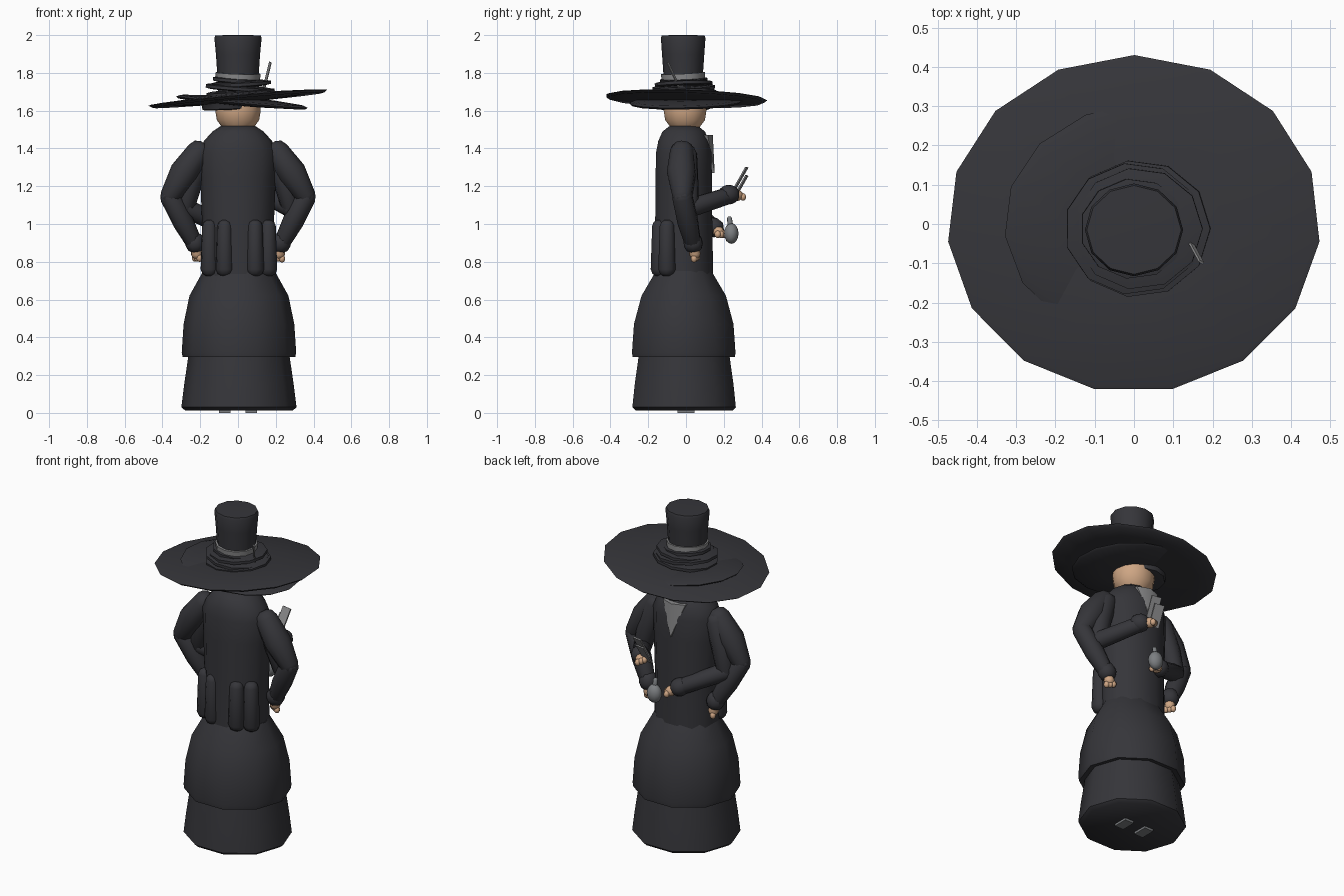
import bpy, bmesh, math
from mathutils import Vector, Matrix

if "Cube" in bpy.data.objects:
    bpy.data.objects.remove(bpy.data.objects["Cube"])


def material(name, rgb):
    m = bpy.data.materials.new(name)
    m.diffuse_color = (*rgb, 1)
    m.use_nodes = True
    m.node_tree.nodes["Principled BSDF"].inputs["Base Color"].default_value = m.diffuse_color
    return m


BLACK = material("black cloth", (0.036, 0.036, 0.042))
SKIN = material("skin", (0.62, 0.38, 0.23))
GREY = material("grey linen", (0.26, 0.26, 0.265))
METAL = material("dull metal", (0.20, 0.21, 0.22))


def finish(name, bm, mat, angle=40):
    bmesh.ops.recalc_face_normals(bm, faces=bm.faces)
    me = bpy.data.meshes.new(name)
    bm.to_mesh(me)
    bm.free()
    me.materials.append(mat)
    ob = bpy.data.objects.new(name, me)
    bpy.context.collection.objects.link(ob)
    bpy.ops.object.select_all(action='DESELECT')
    ob.select_set(True)
    bpy.context.view_layer.objects.active = ob
    bpy.ops.object.shade_smooth_by_angle(angle=math.radians(angle))
    return ob


def bridge(bm, rings):
    for a, b in zip(rings, rings[1:]):
        n = len(a)
        for i in range(n):
            bm.faces.new((a[i], a[(i + 1) % n], b[(i + 1) % n], b[i]))
    bm.faces.new(rings[0][::-1])
    bm.faces.new(rings[-1])


def lathe(name, profile, mat, n=12, centre=(0, 0, 0), tilt=(0, 0), start=0, angle=40):
    """Elliptical rings given as (z, x radius, y radius)."""
    bm = bmesh.new()
    rings = []
    for z, rx, ry in profile:
        angs = [math.radians(start) + math.tau * i / n for i in range(n)]
        rings.append([bm.verts.new((rx * math.cos(t), ry * math.sin(t), z)) for t in angs])
    bridge(bm, rings)
    ob = finish(name, bm, mat, angle)
    ob.location = centre
    ob.rotation_euler = (math.radians(tilt[0]), math.radians(tilt[1]), 0)
    return ob


def limb(name, pts, radii, mat, n=10):
    """Round tube through points, with domed ends."""
    p = [Vector(q) for q in pts]
    d0, d1 = (p[0] - p[1]).normalized(), (p[-1] - p[-2]).normalized()
    r0, r1 = radii[0], radii[-1]
    path = [p[0] + d0 * r0 * .75, p[0] + d0 * r0 * .5] + p + [p[-1] + d1 * r1 * .5, p[-1] + d1 * r1 * .75]
    rad = [r0 * .4, r0 * .8] + list(radii) + [r1 * .8, r1 * .4]
    bm = bmesh.new()
    rings = []
    for i, q in enumerate(path):
        t = (path[min(i + 1, len(path) - 1)] - path[max(i - 1, 0)]).normalized()
        u = t.cross(Vector((0.1, 1, 0.05))).normalized()
        v = t.cross(u)
        rings.append([bm.verts.new(q + (u * math.cos(math.tau * k / n) + v * math.sin(math.tau * k / n)) * rad[i])
                      for k in range(n)])
    bridge(bm, rings)
    return finish(name, bm, mat, 50)


def ball(name, loc, size, mat, seg=12):
    bm = bmesh.new()
    bmesh.ops.create_uvsphere(bm, u_segments=seg, v_segments=8, radius=1)
    bm.transform(Matrix.Translation(loc) @ Matrix.Diagonal((*size, 1)))
    return finish(name, bm, mat, 60)


def plate(name, loc, size, rot, mat):
    bm = bmesh.new()
    bmesh.ops.create_cube(bm, size=1)
    bm.transform(Matrix.Diagonal((*size, 1)))
    ob = finish(name, bm, mat)
    ob.location = loc
    ob.rotation_euler = [math.radians(a) for a in rot]
    return ob


# Skirt: lower tier and overlapping upper tier
lathe("lower_skirt", [(0.013, .285, .27), (0.03, .305, .288), (0.15, .29, .275), (0.32, .265, .25)],
      BLACK, 10, (0.005, -0.01, 0), angle=50)
lathe("upper_skirt", [(0.30, .27, .26), (0.295, .298, .285), (0.32, .303, .288), (0.47, .293, .277),
                      (0.62, .262, .235), (0.75, .19, .155)], BLACK, 10, (0.005, -0.012, 0), angle=50)

# Coat body with rounded shoulders
lathe("coat", [(0.72, .19, .16), (1.0, .19, .155), (1.25, .20, .153), (1.38, .205, .15), (1.44, .18, .138),
               (1.49, .135, .115), (1.52, .09, .075)], BLACK, 14, (0, -0.012, 0), angle=60)

# Coat tail folds on the back, and soles under the hem
for x in (-0.15, -0.07, 0.09, 0.16):
    y = -0.14 if abs(x) < 0.12 else -0.10
    limb("coat_fold", [(x, y, 0.76), (x, y, 0.99)], [.048, .04], BLACK)
for x in (-0.07, 0.07):
    plate("sole", (x, 0, 0.01), (.06, .09, .02), (0, 0, 0), METAL)

# Shirt front wedge
bm = bmesh.new()
front = [bm.verts.new(q) for q in ((-.075, .115, 1.47), (.075, .115, 1.47), (0, .152, 1.27))]
rear = [bm.verts.new(q) for q in ((-.07, .04, 1.47), (.07, .04, 1.47), (0, .10, 1.27))]
mid = bm.verts.new((0, .142, 1.47))
for f in ((front[0], mid, front[2]), (mid, front[1], front[2]), (front[0], rear[0], rear[1], front[1], mid),
          (front[0], front[2], rear[2], rear[0]), (front[1], rear[1], rear[2], front[2]), rear):
    bm.faces.new(f)
finish("shirt_front", bm, GREY)


def hand(name, wrist, tip):
    """Palm with finger knuckles, plus a frilled cuff."""
    w, t = Vector(wrist), Vector(tip)
    d = (t - w).normalized()
    side = d.cross(Vector((0.3, 0.2, 1))).normalized()
    limb(name + "_cuff", [w - d * .03, w - d * .005], [.05, .052], BLACK)
    limb(name + "_palm", [w, w.lerp(t, .7)], [.026, .03], SKIN, 8)
    for k in (-1, 0, 1):
        ball(name + "_finger", t + side * .02 * k, (.017, .017, .02), SKIN, 8)


# Arms resting on the hips
for s in (-1, 1):
    wrist = (s * .225, .04, .885)
    limb("hip_upper_arm", [(s * .205, -.02, 1.385), (s * .285, -.025, 1.27), (s * .36, -.02, 1.145)],
         [.065, .078, .054], BLACK)
    limb("hip_forearm", [(s * .36, -.02, 1.145), (s * .29, .01, 1.01), wrist], [.054, .056, .042], BLACK)
    hand("hip_hand", wrist, (s * .215, .05, .82))

# Arms reaching forward
reach = {1: ((.14, .24, 1.155), (.10, .29, 1.15)), -1: ((-.05, .155, .975), (.0, .185, .945))}
for s, (wrist, tip) in reach.items():
    limb("reaching_upper_arm", [(s * .2, 0, 1.37), (s * .25, .005, 1.22), (s * .28, .02, 1.085)],
         [.06, .062, .05], BLACK)
    limb("reaching_forearm", [(s * .28, .02, 1.085), wrist], [.052, .045], BLACK)
    hand("reaching_hand", wrist, tip)

# Held items: two cards and a round flask
plate("card", (.10, .285, 1.235), (.06, .008, .15), (-30, 0, -10), GREY)
plate("card", (.08, .29, 1.20), (.06, .008, .13), (-30, 0, -10), GREY)
ball("flask", (.045, .24, .95), (.045, .038, .055), METAL)
limb("flask_neck", [(.045, .235, .99), (.045, .23, 1.03)], [.015, .013], METAL, 8)

# Head and hat lining
lathe("head", [(1.495, .07, .07), (1.52, .09, .085), (1.55, .112, .108), (1.60, .12, .116), (1.66, .115, .11)],
      SKIN, 14, (0, -0.005, 0), angle=60)
lathe("hat_lining", [(1.605, .115, .118), (1.61, .132, .135), (1.63, .135, .14), (1.66, .15, .15)],
      BLACK, 12, (0, -0.008, 0), (0, -2))

# Two tilted brims
lathe("wide_brim", [(-.02, .15, .14), (-.008, .35, .31), (-.008, .46, .415), (.004, .477, .43), (.008, .465, .42),
                    (.022, .2, .18)], BLACK, 15, (0, 0, 1.663), (-1.7, -5.1), 90)
lathe("inner_brim", [(-.015, .15, .14), (-.007, .34, .29), (.003, .352, .303), (.012, .33, .28), (.024, .18, .16)],
      BLACK, 15, (.02, .002, 1.643), (1.5, 5), 90)

# Rolled cords round the base of the crown
for z, r, x, tilt in ((1.695, .185, .01, -4), (1.72, .178, 0, 4), (1.742, .165, .01, -3), (1.76, .138, 0, 4)):
    lathe("crown_cord", [(-.014, r - .03, r - .04), (-.008, r, r - .01), (.008, r, r - .01), (.014, r - .03, r - .04)],
          BLACK, 11, (x, -.012, z), (2, tilt))

# Crown, hat band and feather
lathe("crown", [(1.70, .105, .10), (1.77, .108, .103), (1.9, .117, .112), (1.985, .125, .118), (1.998, .12, .113),
                (2.0, .06, .055)], BLACK, 12, (0, -.015, 0))
lathe("hat_band", [(-.017, .117, .115), (.017, .119, .117)], GREY, 12, (0, -.015, 1.782), (3, 2))
plate("feather", (.155, -.067, 1.79), (.014, .006, .15), (14, 24, -30), GREY)
